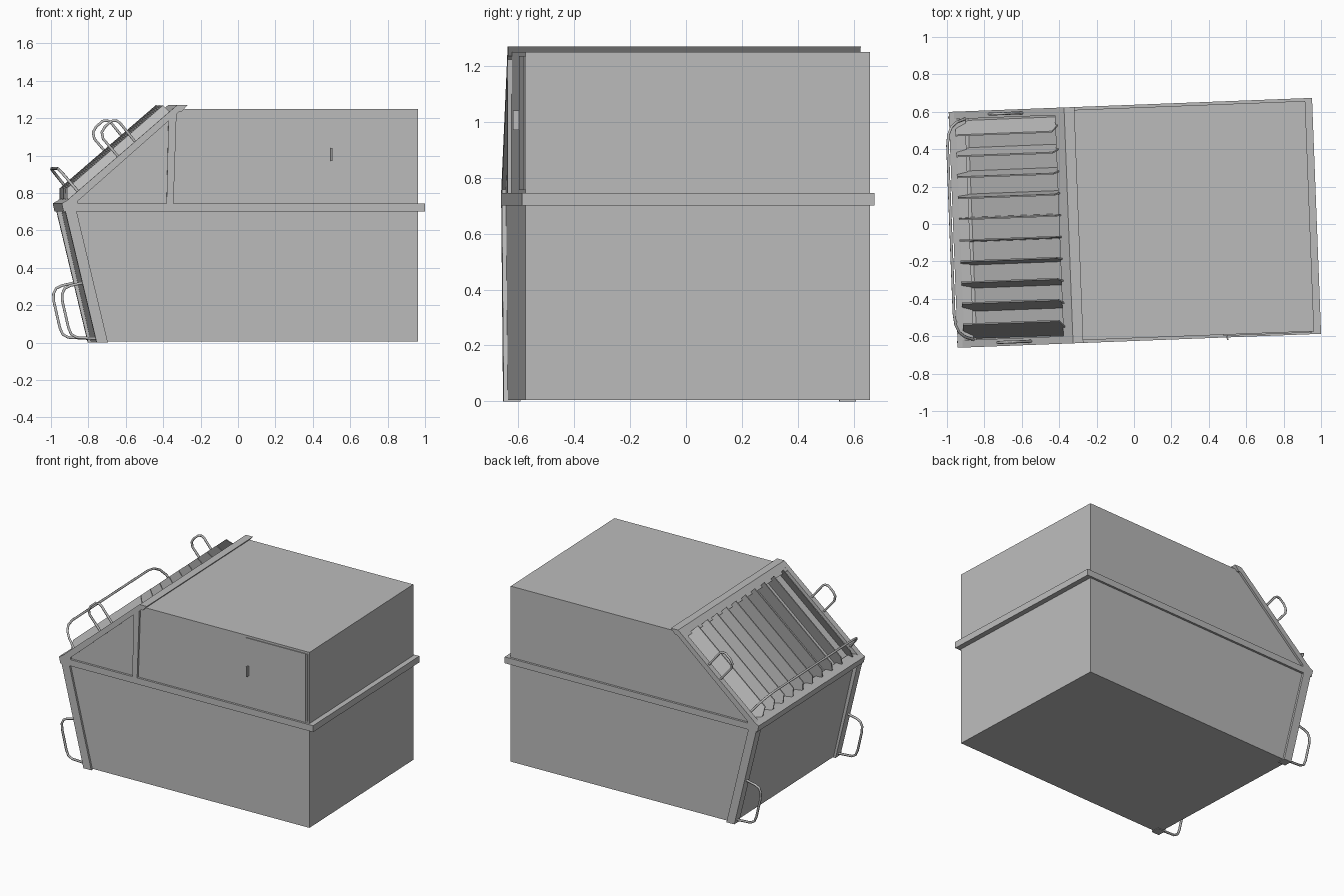
import bpy
import bmesh
import math

YAW = math.radians(2.2)
FRONT, BACK = -0.61, 0.622      # body side walls
LIP = 0.015                     # how far the frame stands proud

if "Cube" in bpy.data.objects:
    bpy.data.objects.remove(bpy.data.objects["Cube"], do_unlink=True)

grey = bpy.data.materials.new("container_grey")
grey.use_nodes = True
grey.diffuse_color = (0.5, 0.5, 0.5, 1)
grey.node_tree.nodes["Principled BSDF"].inputs["Base Color"].default_value = (0.5, 0.5, 0.5, 1)


def loft(name, ring_a, ring_b):
    """Solid between two matching outlines."""
    bm = bmesh.new()
    a = [bm.verts.new(p) for p in ring_a]
    b = [bm.verts.new(p) for p in ring_b]
    bm.faces.new(a)
    bm.faces.new(b[::-1])
    for i in range(len(a)):
        j = (i + 1) % len(a)
        bm.faces.new((a[i], b[i], b[j], a[j]))
    bmesh.ops.recalc_face_normals(bm, faces=bm.faces[:])
    me = bpy.data.meshes.new(name)
    bm.to_mesh(me)
    bm.free()
    me.materials.append(grey)
    ob = bpy.data.objects.new(name, me)
    ob.rotation_euler.z = YAW
    bpy.context.collection.objects.link(ob)
    return ob


def prism(name, profile, y0, y1):
    """Side profile (x, z) extruded across the width."""
    return loft(name, [(x, y0, z) for x, z in profile], [(x, y1, z) for x, z in profile])


def box(name, x0, x1, y0, y1, z0, z1):
    return prism(name, [(x0, z0), (x1, z0), (x1, z1), (x0, z1)], y0, y1)


def tube(name, path, radius=0.008):
    """Bent round bar, turned into a mesh."""
    cu = bpy.data.curves.new(name, "CURVE")
    cu.dimensions = "3D"
    cu.bevel_depth = radius
    cu.bevel_resolution = 1
    cu.use_fill_caps = True
    sp = cu.splines.new("POLY")
    sp.points.add(len(path) - 1)
    for pt, co in zip(sp.points, path):
        pt.co = (*co, 1)
    tmp = bpy.data.objects.new(name + "_path", cu)
    bpy.context.collection.objects.link(tmp)
    bpy.context.view_layer.update()
    me = bpy.data.meshes.new_from_object(tmp.evaluated_get(bpy.context.evaluated_depsgraph_get()))
    bpy.data.objects.remove(tmp, do_unlink=True)
    me.materials.clear()
    me.materials.append(grey)
    for f in me.polygons:
        f.use_smooth = True
    ob = bpy.data.objects.new(name, me)
    ob.rotation_euler.z = YAW
    bpy.context.collection.objects.link(ob)


# Main container with the sloping grille bed
prism("body", [(-0.765, 0.005), (0.94, 0.005), (0.94, 1.25), (-0.33, 1.25),
               (-0.33, 1.207), (-0.92, 0.697)], FRONT, BACK)

# Belt flange round the sides and the loading sill
box("belt_flange", -0.9, 0.977, FRONT - LIP, BACK + LIP, 0.70, 0.745)
prism("sill", [(-0.957, 0.70), (-0.88, 0.70), (-0.88, 0.76), (-0.93, 0.765), (-0.967, 0.745)],
      FRONT - LIP, BACK + LIP)
prism("top_rail", [(-0.40, 1.225), (-0.35, 1.27), (-0.295, 1.27), (-0.325, 1.235)],
      FRONT - LIP, BACK + LIP)

# End frames, the same on both sides
post = [(-0.78, 0), (-0.72, 0), (-0.887, 0.70), (-0.947, 0.70)]
slope = [(-0.957, 0.745), (-0.35, 1.27), (-0.30, 1.27), (-0.35, 1.225),
         (-0.396, 1.185), (-0.888, 0.751)]
cheek = [(-0.94, 0.71), (-0.94, 0.75), (-0.35, 1.262), (-0.325, 1.25), (-0.325, 0.71)]
lower_grip = [(-0.855, 0.32), (-0.92, 0.305), (-0.95, 0.29), (-0.964, 0.26), (-0.962, 0.22),
              (-0.93, 0.08), (-0.915, 0.045), (-0.885, 0.028), (-0.78, 0.022)]
upper_grip = [(-0.66, 0.99), (-0.745, 1.09), (-0.752, 1.125), (-0.735, 1.155), (-0.70, 1.185),
              (-0.675, 1.188), (-0.655, 1.175), (-0.57, 1.07)]
for side, wall, out in (("front", FRONT, -1), ("back", BACK, 1)):
    outer, inner = wall + out * LIP, wall - out * 0.025
    prism(side + "_post", post, outer, wall - out * 0.045)
    prism(side + "_slope_bar", slope, outer, inner)
    prism(side + "_cheek", cheek, wall, inner)
    tube(side + "_lower_grip", [(x, wall - out * 0.015, z) for x, z in lower_grip])
    tube(side + "_upper_grip", [(x, wall - out * 0.005, z) for x, z in upper_grip])

# Upright closing the triangular front panel
prism("front_upright", [(-0.406, 0.745), (-0.369, 0.745), (-0.353, 1.225), (-0.396, 1.185)],
      FRONT - LIP, FRONT)

# Grille fins that fan out towards both ends: (x, z, share of the lean)
fin = [(-0.935, 0.77, 0.35), (-0.935, 0.825, 0), (-0.42, 1.27, 0), (-0.34, 1.18, 1),
       (-0.87, 0.72, 1)]
COUNT = 10
for i in range(COUNT):
    t = 2 * i / (COUNT - 1) - 1
    lean = 0.085 * t if i in (0, COUNT - 1) else 0.06 * t
    y = 0.004 + 0.505 * t
    loft(f"grille_fin_{i + 1}", [(x, y + lean * f - 0.004, z) for x, z, f in fin],
         [(x, y + lean * f + 0.004, z) for x, z, f in fin])

# Long rail across the foot of the grille
reach = [(-0.59, 0), (-0.575, 0.45), (-0.55, 0.75), (-0.51, 0.93), (-0.45, 1)]
reach += [(-y, f) for y, f in reversed(reach)]
tube("long_rail", [(-0.88 - 0.10 * f, y + 0.006, 0.81 + 0.12 * f) for y, f in reach])

# Side door with its handle and hinge strip
box("door", 0.455, 0.915, FRONT - 0.006, FRONT, 0.757, 1.235)
box("door_hinge_strip", 0.919, 0.929, FRONT - 0.006, FRONT, 0.757, 1.235)
box("door_handle", 0.472, 0.48, FRONT - 0.028, FRONT, 0.97, 1.04)
